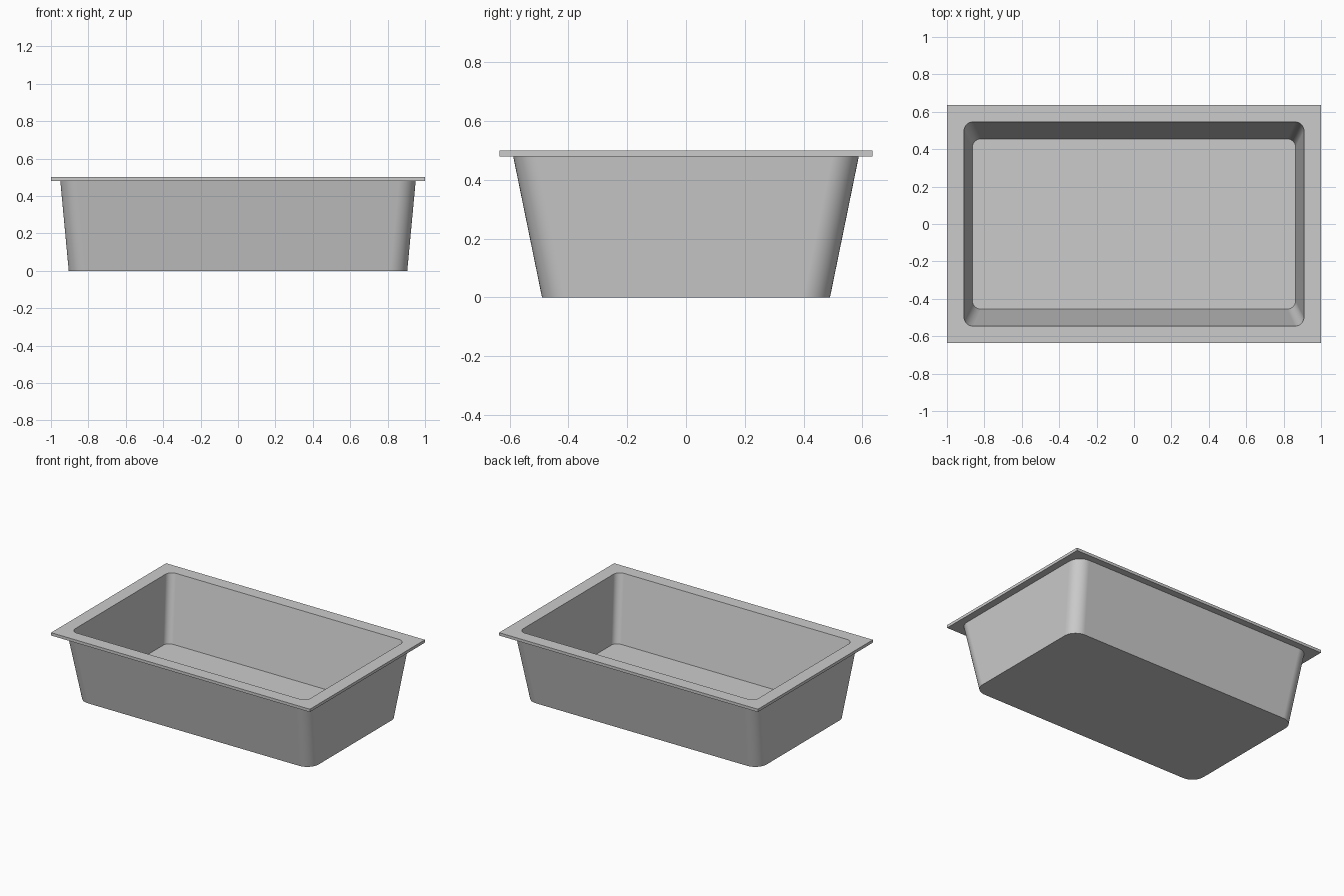
import bpy, bmesh, math

cube = bpy.data.objects.get("Cube")
if cube:
    bpy.data.objects.remove(cube, do_unlink=True)

STEPS = 10  # segments in each rounded corner

grey = bpy.data.materials.new("plain_grey")
grey.use_nodes = True
colour = (0.6, 0.6, 0.6, 1)
grey.diffuse_color = colour
grey.node_tree.nodes["Principled BSDF"].inputs["Base Color"].default_value = colour


def ring(bm, hx, hy, z, r):
    """Rounded rectangle of vertices; a square corner repeats one vertex."""
    verts = []
    for q, (sx, sy) in enumerate([(1, 1), (-1, 1), (-1, -1), (1, -1)]):
        cx, cy = sx * (hx - r), sy * (hy - r)
        if r == 0:
            verts += [bm.verts.new((cx, cy, z))] * (STEPS + 1)
            continue
        for i in range(STEPS + 1):
            a = math.pi / 2 * (q + i / STEPS)
            verts.append(bm.verts.new((cx + r * math.cos(a), cy + r * math.sin(a), z)))
    return verts


# Half width, half depth, height and corner radius, from outer base to inner floor
sections = [
    (0.905, 0.49, 0.0, 0.09),     # outer base
    (0.95, 0.588, 0.48, 0.09),    # outer wall under the rim
    (1.0, 0.635, 0.48, 0),        # rim lower edge
    (1.0, 0.635, 0.5, 0),         # rim upper edge
    (0.909, 0.546, 0.5, 0.048),   # basin opening
    (0.864, 0.455, 0.05, 0.045),  # basin floor
]

bm = bmesh.new()
rings = [ring(bm, *s) for s in sections]
for low, high in zip(rings, rings[1:]):
    count = len(low)
    for i in range(count):
        j = (i + 1) % count
        corners = list(dict.fromkeys([low[i], low[j], high[j], high[i]]))
        if len(corners) > 2:
            bm.faces.new(corners)
bm.faces.new(rings[0])
bm.faces.new(rings[-1])
bmesh.ops.recalc_face_normals(bm, faces=bm.faces[:])

mesh = bpy.data.meshes.new("tray")
bm.to_mesh(mesh)
bm.free()
mesh.materials.append(grey)
tray = bpy.data.objects.new("tray", mesh)
bpy.context.collection.objects.link(tray)

# Smooth rounded corners, flat walls and crisp rim
bpy.ops.object.select_all(action='DESELECT')
tray.select_set(True)
bpy.context.view_layer.objects.active = tray
bpy.ops.object.shade_smooth_by_angle(angle=math.radians(30))
flatten = tray.modifiers.new("flat_walls", 'WEIGHTED_NORMAL')
flatten.keep_sharp = True
